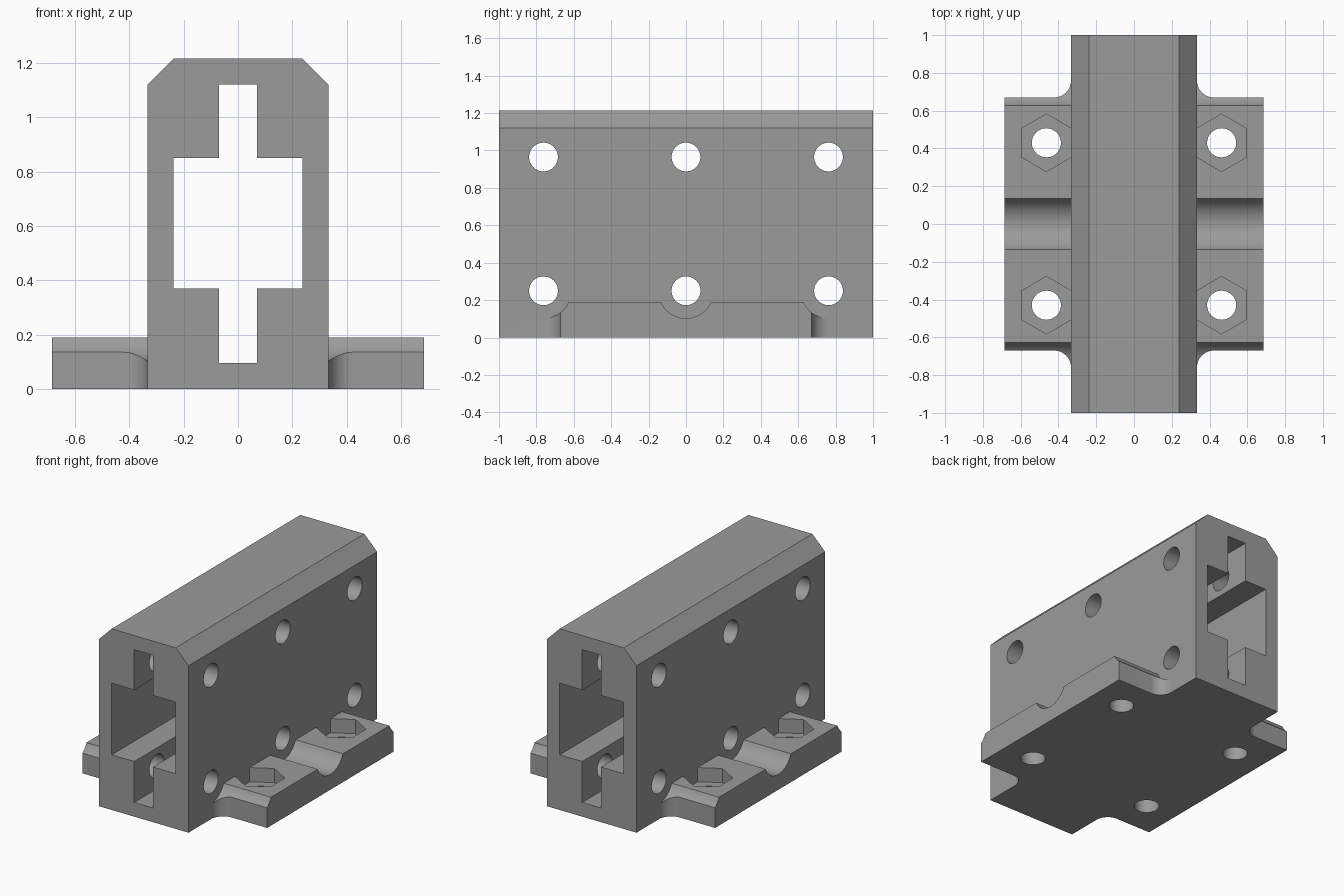
import bpy, bmesh, math
from mathutils import Matrix, Vector

if "Cube" in bpy.data.objects:
    bpy.data.objects.remove(bpy.data.objects["Cube"])

grey = bpy.data.materials.new("plain grey")
grey.diffuse_color = (0.33, 0.33, 0.33, 1)
grey.use_nodes = True
grey.node_tree.nodes["Principled BSDF"].inputs["Base Color"].default_value = grey.diffuse_color


def prism(name, pts, lo, hi, axis):
    """Extrude a 2D outline along an axis: z -> (x,y), y -> (x,z), x -> (y,z)."""
    place = {"z": lambda a, b, t: (a, b, t),
             "y": lambda a, b, t: (a, t, b),
             "x": lambda a, b, t: (t, a, b)}[axis]
    bm = bmesh.new()
    face = bm.faces.new([bm.verts.new(place(a, b, lo)) for a, b in pts])
    ext = bmesh.ops.extrude_face_region(bm, geom=[face])
    shift = Vector(place(0, 0, hi - lo))
    bmesh.ops.translate(bm, vec=shift,
                        verts=[g for g in ext["geom"] if isinstance(g, bmesh.types.BMVert)])
    bmesh.ops.recalc_face_normals(bm, faces=bm.faces)
    mesh = bpy.data.meshes.new(name)
    bm.to_mesh(mesh)
    bm.free()
    mesh.materials.append(grey)
    ob = bpy.data.objects.new(name, mesh)
    bpy.context.collection.objects.link(ob)
    return ob


def ring(cx, cy, r, n=48, start=0.0):
    return [(cx + r * math.cos(start + 2 * math.pi * i / n),
             cy + r * math.sin(start + 2 * math.pi * i / n)) for i in range(n)]


def mirrored(right):
    """Close a right-hand outline with its mirror image."""
    return right + [(-a, b) for a, b in reversed(right)]


def combine(target, other, operation):
    mod = target.modifiers.new("combine", "BOOLEAN")
    mod.operation = operation
    mod.solver = "EXACT"
    mod.object = other
    bpy.context.view_layer.objects.active = target
    bpy.ops.object.modifier_apply(modifier=mod.name)
    bpy.data.objects.remove(other)


# Mounting flange, with concave fillets where it meets the body
W, BODY, L, R = 0.685, 0.333, 0.67, 0.09
fillet = [(BODY + R + R * math.cos(math.radians(a)), L + R + R * math.sin(math.radians(a)))
          for a in [270 - 90 * i / 12 for i in range(13)]]
back = [(W, L)] + fillet
right = [(x, -y) for x, y in reversed(back)] + back
block = prism("mounting_block", mirrored(right), 0, 0.19, "z")

# Round clearance grooves across the flange
for y in (-0.762, 0, 0.762):
    combine(block, prism("groove_cutter", ring(y, 0.25, 0.147, 64), -1, 1, "x"), "DIFFERENCE")

# Bolt holes with hexagonal nut pockets
for x in (-0.464, 0.464):
    for y in (-0.43, 0.43):
        combine(block, prism("bolt_cutter", ring(x, y, 0.077), -0.1, 0.4, "z"), "DIFFERENCE")
        combine(block, prism("nut_cutter", ring(x, y, 0.152, 6, math.pi / 2), 0.095, 0.4, "z"),
                "DIFFERENCE")

# Tall chamfered body
body = prism("body", mirrored([(BODY, 0), (BODY, 1.12), (0.238, 1.215)]), -1, 1, "y")
combine(block, body, "UNION")

# Cross-shaped channel through the body
channel = [(0.07, 0.095), (0.07, 0.37), (0.237, 0.37), (0.237, 0.85), (0.07, 0.85), (0.07, 1.12)]
combine(block, prism("channel_cutter", mirrored(channel), -1.2, 1.2, "y"), "DIFFERENCE")

# Side screw holes
for y in (-0.762, 0, 0.762):
    for z in (0.25, 0.965):
        combine(block, prism("screw_cutter", ring(y, z, 0.077), -1, 1, "x"), "DIFFERENCE")

# Smooth the curved walls, keep edges crisp
bpy.ops.object.select_all(action="DESELECT")
block.select_set(True)
bpy.context.view_layer.objects.active = block
bpy.ops.object.shade_smooth_by_angle(angle=math.radians(25))
